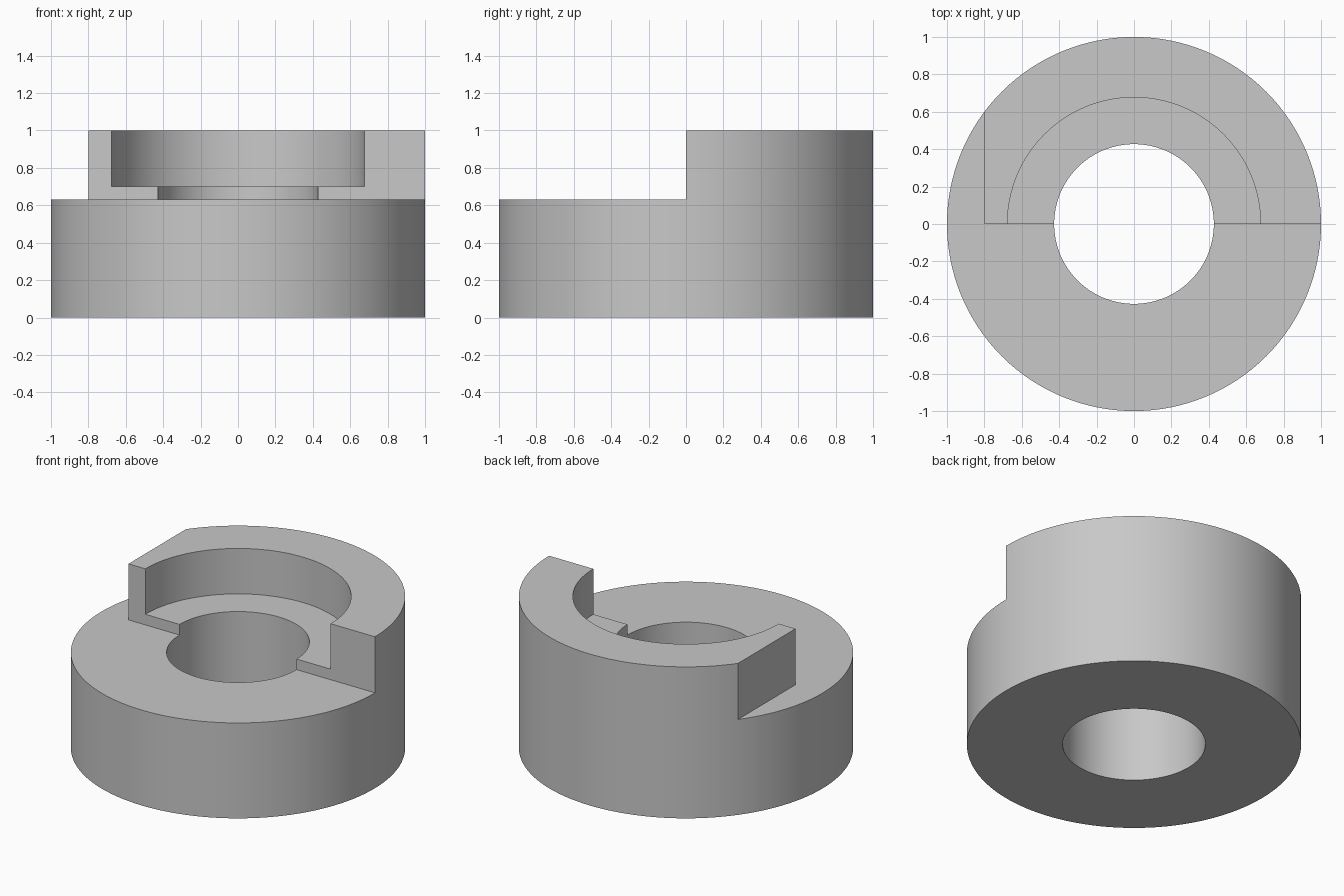
import bpy, bmesh
from math import radians

cube = bpy.data.objects.get("Cube")
if cube:
    bpy.data.objects.remove(cube, do_unlink=True)

STEP = 0.63   # height of the low front half
SEAT = 0.70   # floor of the counterbore
TOP = 1.0

grey = bpy.data.materials.new("plain_grey")
grey.use_nodes = True
colour = (0.58, 0.58, 0.58, 1)
grey.diffuse_color = colour
grey.node_tree.nodes["Principled BSDF"].inputs["Base Color"].default_value = colour


def cylinder(name, radius, z0, z1):
    bpy.ops.mesh.primitive_cylinder_add(
        vertices=128, radius=radius, depth=z1 - z0, location=(0, 0, (z0 + z1) / 2))
    obj = bpy.context.object
    obj.name = name
    obj.data.materials.append(grey)
    return obj


def prism(name, outline, z0, z1):
    bm = bmesh.new()
    base = bm.faces.new([bm.verts.new((x, y, z0)) for x, y in outline])
    result = bmesh.ops.extrude_face_region(bm, geom=[base])
    verts = [g for g in result["geom"] if isinstance(g, bmesh.types.BMVert)]
    bmesh.ops.translate(bm, verts=verts, vec=(0, 0, z1 - z0))
    bmesh.ops.recalc_face_normals(bm, faces=bm.faces)
    mesh = bpy.data.meshes.new(name)
    bm.to_mesh(mesh)
    bm.free()
    obj = bpy.data.objects.new(name, mesh)
    bpy.context.collection.objects.link(obj)
    mesh.materials.append(grey)
    return obj


def cut(body, cutter):
    cutter.hide_render = True
    mod = body.modifiers.new(cutter.name, 'BOOLEAN')
    mod.operation = 'DIFFERENCE'
    mod.solver = 'EXACT'
    mod.object = cutter
    bpy.ops.object.select_all(action='DESELECT')
    body.select_set(True)
    bpy.context.view_layer.objects.active = body
    bpy.ops.object.modifier_apply(modifier=mod.name)
    bpy.data.objects.remove(cutter, do_unlink=True)


# Full round body
collar = cylinder("stepped_collar", 1.0, 0, TOP)

# Front half and the flat on the right side are cut down to the step
far = 1.2
step_outline = [(-far, -far), (far, -far), (far, 0), (-0.8, 0), (-0.8, far), (-far, far)]
cut(collar, prism("step_cutter", step_outline, STEP, far))

# Counterbore in the raised half, then the through bore
cut(collar, cylinder("counterbore_cutter", 0.677, SEAT, far))
cut(collar, cylinder("bore_cutter", 0.427, -0.2, far))

bpy.ops.object.shade_smooth_by_angle(angle=radians(30))
